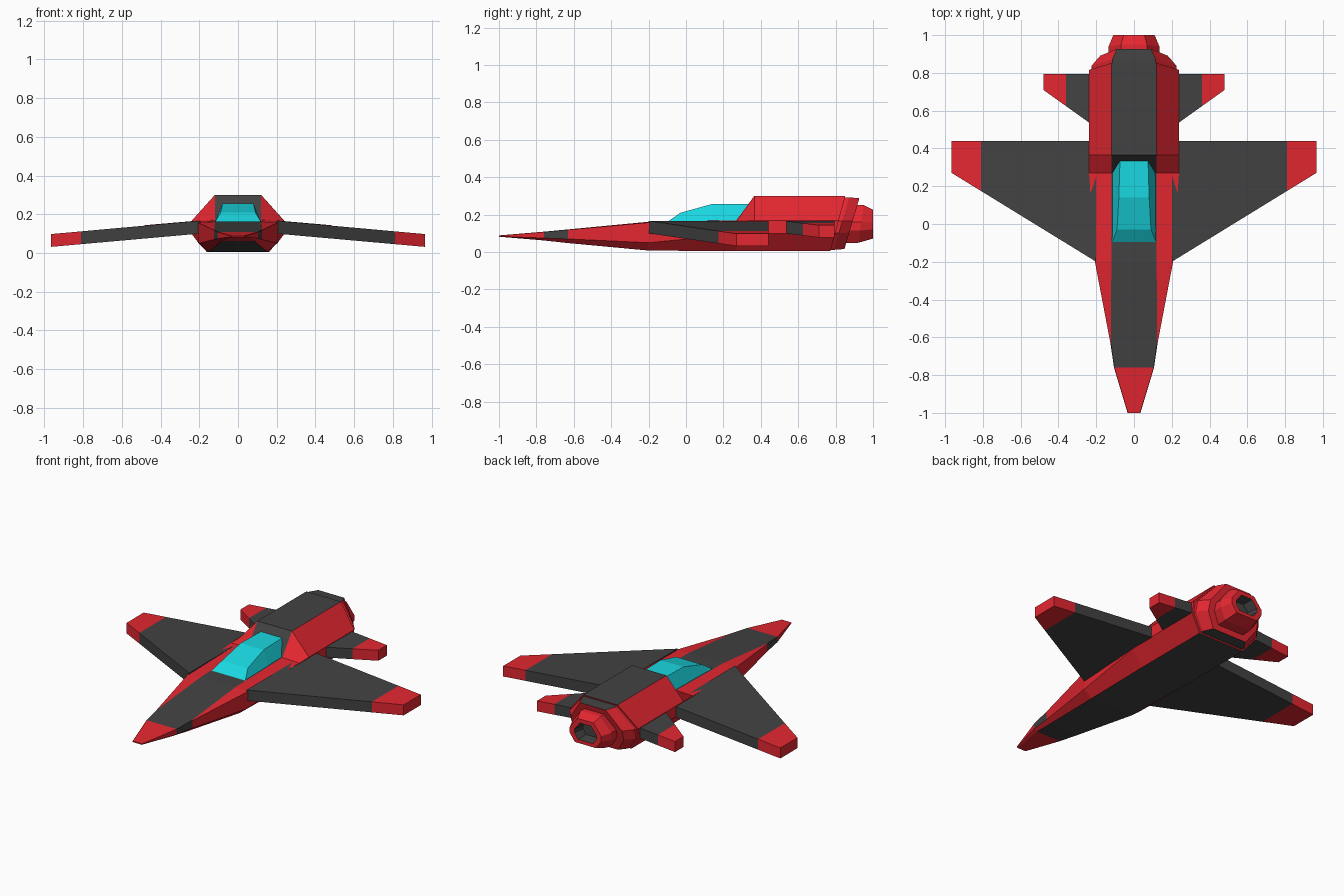
import bpy, bmesh

if "Cube" in bpy.data.objects:
    bpy.data.objects.remove(bpy.data.objects["Cube"])


def material(name, color):
    m = bpy.data.materials.new(name)
    m.diffuse_color = color
    m.use_nodes = True
    m.node_tree.nodes["Principled BSDF"].inputs["Base Color"].default_value = m.diffuse_color
    return m


RED = material("red", (0.78, 0.02, 0.03, 1))
DARK = material("dark_grey", (0.055, 0.055, 0.055, 1))
CYAN = material("cyan", (0.01, 0.68, 0.75, 1))
MATS = [RED, DARK, CYAN]
R, D, C = 0, 1, 2


def loft(name, rings, colors, caps=(R, R), mirror=False):
    """Skin closed rings; colors[s][i] is the material of strip i in span s."""
    bm = bmesh.new()
    vs = [[bm.verts.new(p) for p in r] for r in rings]
    n = len(rings[0])
    for s in range(len(vs) - 1):
        for i in range(n):
            j = (i + 1) % n
            f = bm.faces.new((vs[s][i], vs[s][j], vs[s + 1][j], vs[s + 1][i]))
            f.material_index = colors[s][i]
    for r, c in ((vs[0], caps[0]), (vs[-1], caps[1])):
        bm.faces.new(r).material_index = c
    bmesh.ops.recalc_face_normals(bm, faces=bm.faces)
    me = bpy.data.meshes.new(name)
    bm.to_mesh(me)
    bm.free()
    for m in MATS:
        me.materials.append(m)
    ob = bpy.data.objects.new(name, me)
    bpy.context.collection.objects.link(ob)
    if mirror:
        ob.modifiers.new("mirror", 'MIRROR')
    return ob


def sym(half):
    """Complete a right-hand half section with its mirror image."""
    return half + [(-x, y, z) for x, y, z in reversed(half)]


def section(y, pts):
    return sym([(x, y, z) for x, z in pts])


# Engine cross-section, reused at different scales for the whole tail
ENGINE = [(0.16, 0.005), (0.238, 0.10), (0.238, 0.168), (0.12, 0.30)]
MID = 0.145


def engine_ring(y, sx=1, sz=1, slant=0.0):
    return sym([(x * sx, y + slant * (z - MID), MID + (z - MID) * sz)
                for x, z in ENGINE])


# Fuselage from nose tip to engine hood
hull_rings = [
    section(-1.0, [(0.030, 0.082), (0.034, 0.084), (0.034, 0.087), (0.032, 0.089)]),
    section(-0.76, [(0.085, 0.062), (0.104, 0.075), (0.106, 0.107), (0.104, 0.109)]),
    section(-0.63, [(0.10, 0.048), (0.123, 0.070), (0.125, 0.119), (0.122, 0.121)]),
    section(-0.20, [(0.15, 0.008), (0.203, 0.050), (0.207, 0.158), (0.12, 0.162)]),
    section(0.27, [(0.16, 0.005), (0.236, 0.095), (0.238, 0.166), (0.12, 0.170)]),
    section(0.365, ENGINE),
    engine_ring(0.81, slant=0.27),
]
plain = [R] * 8
striped = [R, R, R, D, R, R, R, D]
nose_band = [R, D, D, D, D, D, R, D]
loft("fuselage", hull_rings, [plain, nose_band] + [striped] * 4)

# Tapered collar behind the engine hood
loft("engine_collar",
     [engine_ring(0.78, 0.95, 0.95, 0.27), engine_ring(0.83, 0.95, 0.95, 0.27),
      engine_ring(0.885, 0.75, 0.92, 0.27)],
     [striped, striped])

# Hollow exhaust nozzle
loft("exhaust_nozzle",
     [engine_ring(0.85, 0.57, 0.70, 0.27), engine_ring(0.935, 0.57, 0.68, 0.1),
      engine_ring(1.0, 0.46, 0.52), engine_ring(1.0, 0.32, 0.36),
      engine_ring(0.93, 0.28, 0.32)],
     [plain, plain, plain, [D] * 8], caps=(R, D))

# Faceted cockpit canopy
def canopy_ring(y0, y1, base, top, z):
    return [(base, y0, 0.155), (top, y1, z), (-top, y1, z), (-base, y0, 0.155)]


loft("canopy",
     [canopy_ring(-0.10, -0.098, 0.12, 0.118, 0.162),
      canopy_ring(-0.06, -0.03, 0.119, 0.09, 0.21),
      canopy_ring(0.14, 0.14, 0.119, 0.08, 0.257),
      canopy_ring(0.36, 0.345, 0.119, 0.074, 0.257)],
     [[C] * 4] * 3, caps=(C, C))


# Slab wings with red tips: root and tip given as (x, leading y, bottom z, top z)
def wing(name, root, tip, split, trail):
    def ring(x):
        t = (x - root[0]) / (tip[0] - root[0])
        lead, lo, hi = [a + (b - a) * t for a, b in zip(root[1:], tip[1:])]
        return [(x, lead, lo), (x, trail, lo), (x, trail, hi), (x, lead, hi)]
    loft(name, [ring(root[0]), ring(split), ring(tip[0])],
         [[D] * 4, [R] * 4], caps=(D, R), mirror=True)


wing("main_wings", (0.20, -0.20, 0.10, 0.167), (0.965, 0.27, 0.032, 0.098), 0.81, 0.44)
wing("tail_wings", (0.20, 0.51, 0.103, 0.168), (0.48, 0.71, 0.078, 0.144), 0.36, 0.795)
